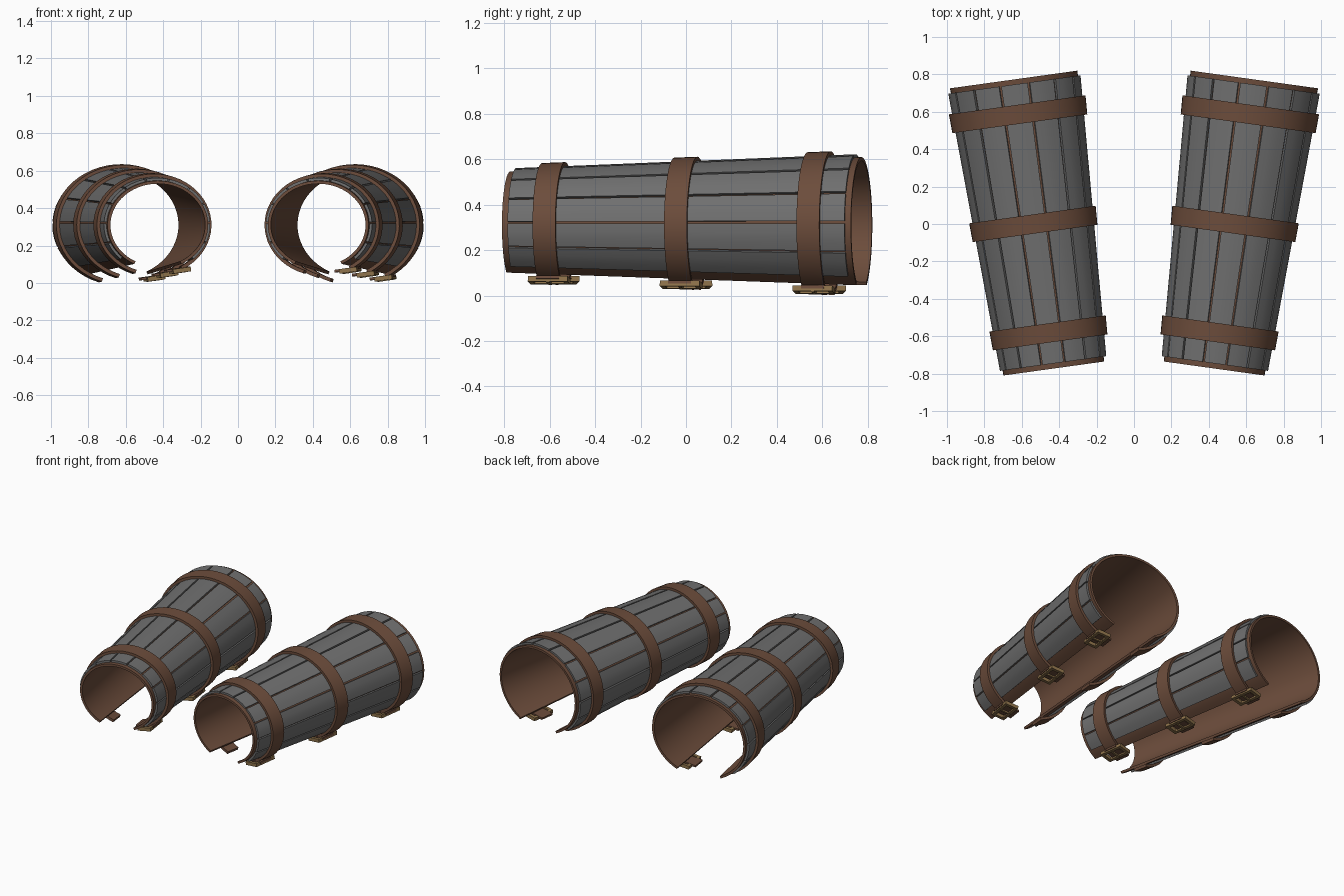
import bpy, bmesh, math
from mathutils import Matrix, Vector

cube = bpy.data.objects.get("Cube")
if cube:
    bpy.data.objects.remove(cube)


def material(name, rgb):
    m = bpy.data.materials.new(name)
    m.use_nodes = True
    m.diffuse_color = (*rgb, 1)
    m.node_tree.nodes["Principled BSDF"].inputs["Base Color"].default_value = (*rgb, 1)
    return m


leather = material("brown leather", (0.15, 0.073, 0.044))
steel = material("grey steel", (0.16, 0.16, 0.16))
brass = material("dull brass", (0.27, 0.17, 0.07))

CENTRE_Z = 0.31
FLATTEN = 0.87
TILT = math.radians(7.9)


def on_cone(angle, y, offset):
    """Point on the flattened cone; angle in degrees from the top towards +x."""
    a = math.radians(angle)
    r = 0.308 + 0.0465 * y
    return Vector(((r + offset) * math.sin(a), y,
                   CENTRE_Z + (r * FLATTEN + offset) * math.cos(a)))


def add_shell(bm, y0, y1, a0, a1, inner, outer, segs):
    """Curved plate with thickness, following the cone."""
    rings = []
    for i in range(segs + 1):
        a = a0 + (a1 - a0) * i / segs
        corners = ((y0, inner), (y1, inner), (y1, outer), (y0, outer))
        rings.append([bm.verts.new(on_cone(a, y, o)) for y, o in corners])
    for p, q in zip(rings, rings[1:]):
        for k in range(4):
            n = (k + 1) % 4
            bm.faces.new((p[k], p[n], q[n], q[k]))
    bm.faces.new(rings[0])
    bm.faces.new(rings[-1][::-1])


def add_box(bm, size, offset, frame):
    m = frame @ Matrix.Translation(offset) @ Matrix.Diagonal((*size, 1))
    bmesh.ops.create_cube(bm, size=1, matrix=m)


def place_pair(name, bm, mat):
    """Finish the mesh and place it on both bracers."""
    bmesh.ops.recalc_face_normals(bm, faces=bm.faces)
    for f in bm.faces:
        f.smooth = True
    for e in bm.edges:
        e.smooth = e.calc_face_angle(0) < math.radians(30)
    mesh = bpy.data.meshes.new(name)
    bm.to_mesh(mesh)
    bm.free()
    mesh.materials.append(mat)
    for label, side in (("left", 1), ("right", -1)):
        ob = bpy.data.objects.new(f"{label}_{name}", mesh)
        ob.location.x = side * 0.536
        ob.rotation_euler.z = -side * TILT
        bpy.context.collection.objects.link(ob)


# Leather sleeve, open underneath
bm = bmesh.new()
add_shell(bm, -0.78, 0.78, -152, 152, -0.016, 0, 48)
place_pair("leather_sleeve", bm, leather)

# Steel slats running lengthwise
bm = bmesh.new()
for i in range(-5, 6):
    add_shell(bm, -0.753, 0.753, i * 25 - 11.5, i * 25 + 11.5, -0.002, 0.014, 3)
place_pair("steel_slats", bm, steel)

# Straps, their brass buckles and the tongues threaded through them
straps, buckles, tongues = bmesh.new(), bmesh.new(), bmesh.new()
for y in (-0.588, 0, 0.592):
    add_shell(straps, y - 0.051, y + 0.051, -161, 150, 0.012, 0.031, 48)
    frame = Matrix.Translation(on_cone(152, y, 0.03)) @ Matrix.Rotation(math.radians(-8), 4, "Y")
    for s in (-1, 1):
        add_box(buckles, (0.095, 0.022, 0.024), (0, s * 0.077, 0), frame)
        add_box(buckles, (0.02, 0.176, 0.024), (s * 0.038, 0, 0), frame)
    add_box(buckles, (0.085, 0.014, 0.01), (0, 0, -0.01), frame)
    add_box(tongues, (0.13, 0.102, 0.014), (-0.012, 0, 0.006), frame)
place_pair("straps", straps, leather)
place_pair("buckles", buckles, brass)
place_pair("strap_tongues", tongues, leather)
